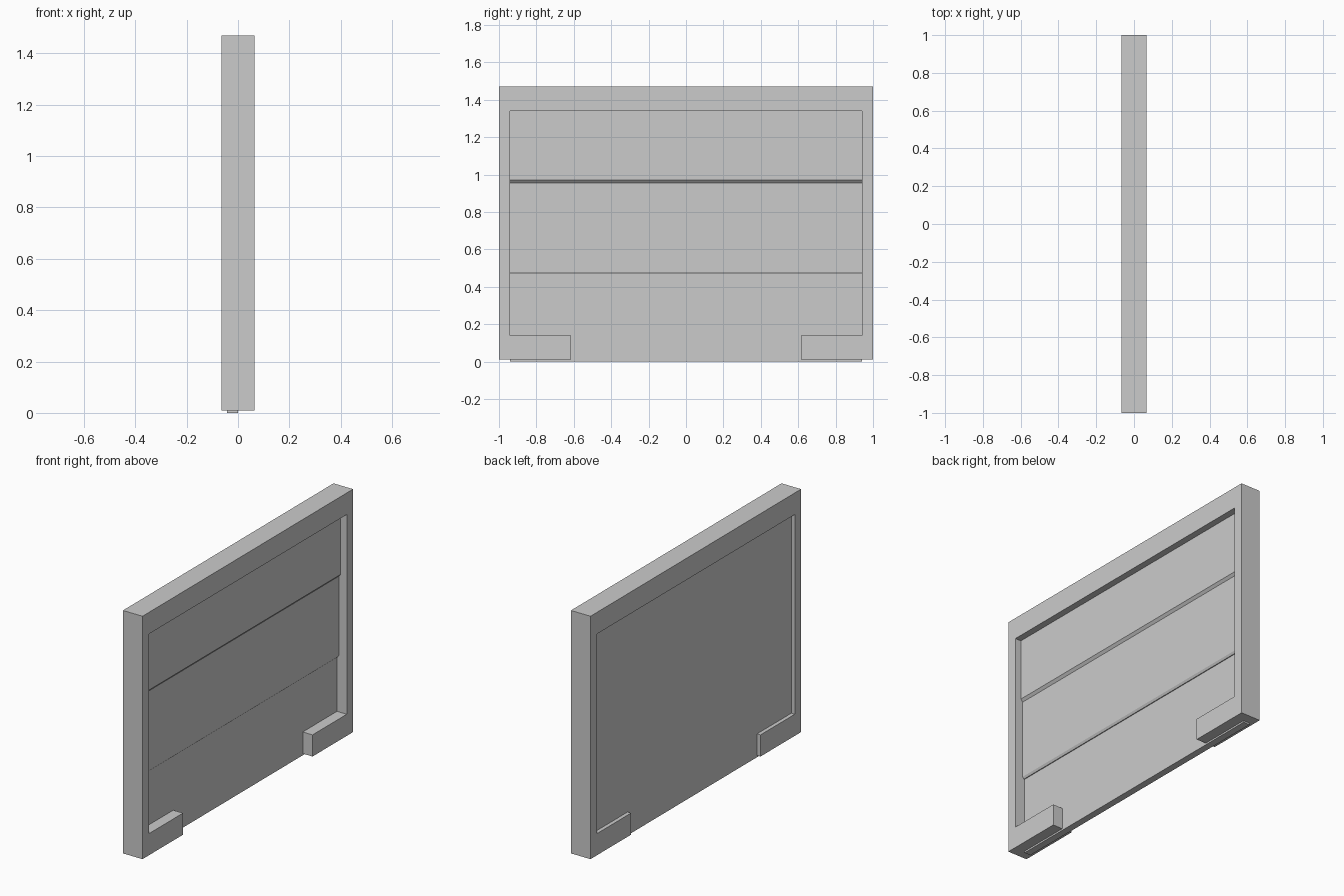
import bpy, bmesh
from mathutils import Vector

if "Cube" in bpy.data.objects:
    bpy.data.objects.remove(bpy.data.objects["Cube"])


def extrude_profile(name, points, direction):
    """Make a flat closed profile solid by extruding it along direction."""
    bm = bmesh.new()
    face = bm.faces.new([bm.verts.new(p) for p in points])
    result = bmesh.ops.extrude_face_region(bm, geom=[face], use_keep_orig=True)
    moved = [g for g in result["geom"] if isinstance(g, bmesh.types.BMVert)]
    bmesh.ops.translate(bm, verts=moved, vec=Vector(direction))
    bmesh.ops.recalc_face_normals(bm, faces=bm.faces[:])
    mesh = bpy.data.meshes.new(name)
    bm.to_mesh(mesh)
    bm.free()
    obj = bpy.data.objects.new(name, mesh)
    bpy.context.collection.objects.link(obj)
    return obj


# Door frame: header, two jambs and inward-turned feet
half_depth = 0.065
half_outline = [(1.0, 1.47), (1.0, 0.01), (0.615, 0.01),
                (0.615, 0.14), (0.94, 0.14), (0.94, 1.34)]
outline = half_outline + [(-y, z) for y, z in reversed(half_outline)]
extrude_profile("door_frame",
                [(-half_depth, y, z) for y, z in outline],
                (2 * half_depth, 0, 0))

# Door leaf: three sections, each stepped back with a sloped lip below it
leaf_profile = [(0.025, 1.34), (0.025, 0.97), (0.012, 0.955),
                (0.012, 0.48), (0.005, 0.467), (0.0, 0.467),
                (0.0, 0.0), (-0.042, 0.0), (-0.042, 0.476),
                (-0.045, 0.476), (-0.045, 1.34)]
extrude_profile("door_leaf",
                [(x, -0.94, z) for x, z in leaf_profile],
                (0, 1.88, 0))
